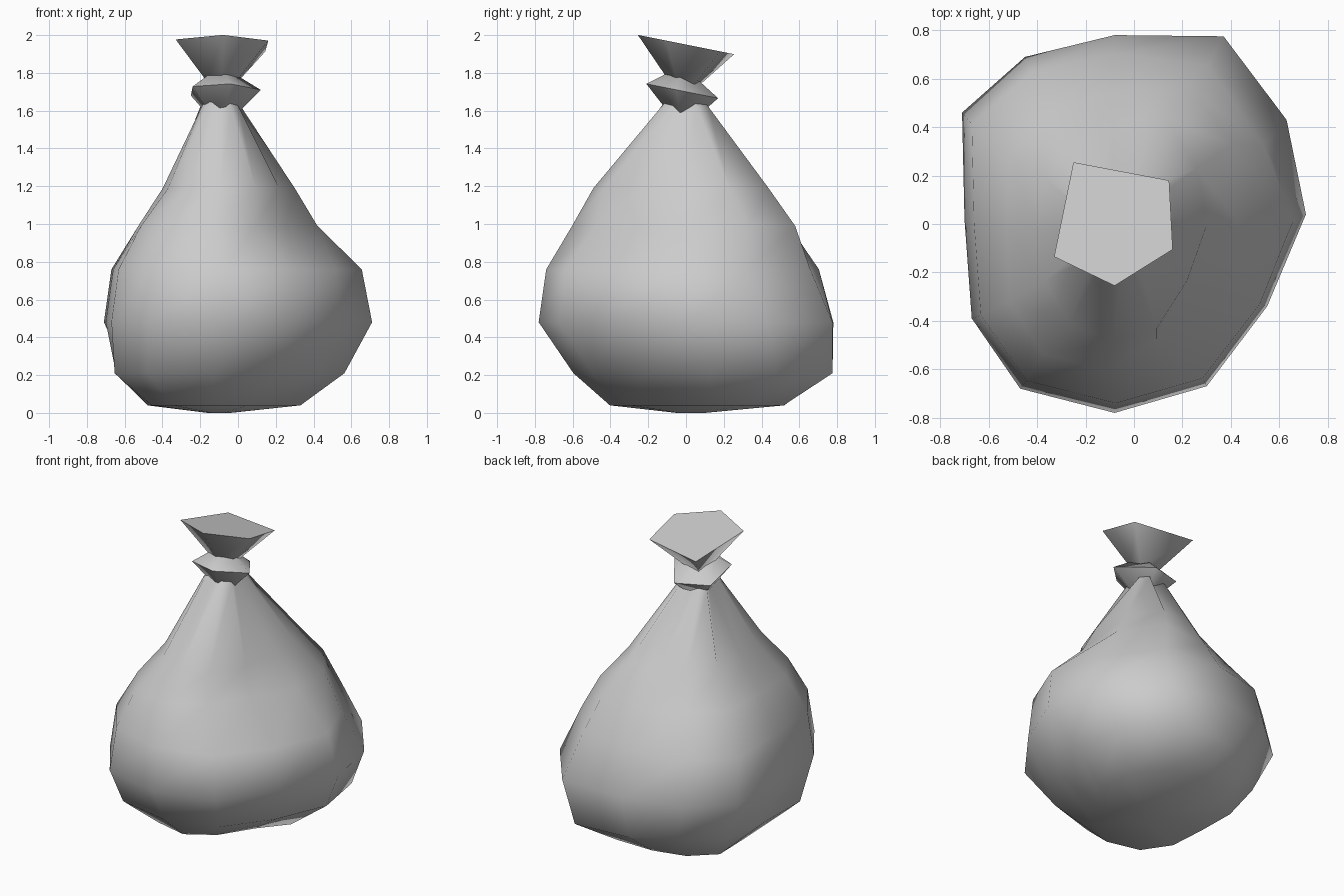
import bpy, bmesh, math
from mathutils import Vector

if "Cube" in bpy.data.objects:
    bpy.data.objects.remove(bpy.data.objects["Cube"], do_unlink=True)

grey = bpy.data.materials.new("sack_grey")
grey.use_nodes = True
GREY = (0.6, 0.6, 0.6, 1)
grey.diffuse_color = GREY
grey.node_tree.nodes["Principled BSDF"].inputs["Base Color"].default_value = GREY


def loft(name, rings, angle):
    """Skin a stack of rings from bottom to top, closing both ends."""
    bm = bmesh.new()
    loops = [[bm.verts.new(p) for p in ring] for ring in rings]
    for low, high in zip(loops, loops[1:]):
        n = len(low)
        for i in range(n):
            j = (i + 1) % n
            bm.faces.new((low[i], low[j], high[j], high[i]))
    bm.faces.new(loops[0][::-1])
    bm.faces.new(loops[-1])
    bmesh.ops.recalc_face_normals(bm, faces=bm.faces)
    mesh = bpy.data.meshes.new(name)
    bm.to_mesh(mesh)
    bm.free()
    mesh.materials.append(grey)
    obj = bpy.data.objects.new(name, mesh)
    bpy.context.collection.objects.link(obj)
    bpy.ops.object.select_all(action='DESELECT')
    obj.select_set(True)
    bpy.context.view_layer.objects.active = obj
    bpy.ops.object.shade_smooth_by_angle(angle=math.radians(angle))
    return obj


# Sack body: one lumpy outline fitted to the extents of each level
outline = [(0.71, 0.04), (0.63, 0.43), (0.37, 0.775), (-0.08, 0.78),
           (-0.45, 0.69), (-0.71, 0.46), (-0.70, 0.02), (-0.67, -0.39),
           (-0.47, -0.68), (-0.08, -0.78), (0.30, -0.67), (0.55, -0.34)]
FRONT_RIGHT, FRONT_LEFT = Vector((-1, -1)).normalized(), Vector((1, -1)).normalized()
BACK_RIGHT, BACK_LEFT = -FRONT_LEFT, -FRONT_RIGHT

# height, x min, x max, y min, y max, dents and bulges by direction
levels = [(0.0, -0.16, -0.04, -0.05, 0.10, []),
          (0.04, -0.48, 0.34, -0.41, 0.52, [(FRONT_LEFT, -0.10)]),
          (0.21, -0.67, 0.56, -0.59, 0.77,
           [(BACK_RIGHT, -0.13), (FRONT_RIGHT, 0.03), (BACK_LEFT, 0.02)]),
          (0.48, -0.71, 0.71, -0.78, 0.78, []),
          (0.76, -0.67, 0.67, -0.74, 0.71, [(BACK_LEFT, -0.09)]),
          (0.99, -0.54, 0.42, -0.61, 0.55,
           [(BACK_LEFT, 0.06), (FRONT_LEFT, -0.10), (BACK_RIGHT, -0.04)]),
          (1.19, -0.42, 0.30, -0.50, 0.44,
           [(BACK_RIGHT, -0.08), (FRONT_RIGHT, -0.05)])]


def fit(z, x0, x1, y0, y1, dents):
    ring = []
    for x, y in outline:
        p = Vector(((x0 + x1) / 2 + x / 0.71 * (x1 - x0) / 2,
                    (y0 + y1) / 2 + y / 0.78 * (y1 - y0) / 2))
        facing = Vector((x, y)).normalized()
        for way, amount in dents:
            p += way * amount * max(0, facing.dot(way)) ** 5
        ring.append((p.x, p.y, z))
    return ring


# Gathered neck: four ridges with a pleat between each pair
NECK = Vector((-0.09, -0.02))
gather = []
for i, p in enumerate(fit(1.62, -0.20, 0.03, -0.15, 0.12, [])):
    q = NECK + (Vector(p[:2]) - NECK) * (0.6 if i % 3 == 0 else 1)
    gather.append((q.x, q.y, p[2]))

body = [fit(*level) for level in levels]
body += [gather, fit(1.70, -0.14, -0.04, -0.07, 0.04, [])]
loft("sack_body", body, 75)


def tilted(shape, z, size):
    """Five-sided ring scaled about the neck and sloping down to the back."""
    ring = []
    for p in shape:
        q = NECK + (Vector(p) - NECK) * size
        ring.append((q.x, q.y, z - 0.2 * q.y))
    return ring


# Tied knot
tie = [(0.12, -0.05), (-0.03, 0.17), (-0.25, 0.10), (-0.24, -0.14), (-0.04, -0.21)]
loft("knot", [tilted(tie, 1.58, 0.42), tilted(tie, 1.70, 1), tilted(tie, 1.77, 0.48)], 75)

# Flared mouth
mouth = [(0.16, -0.105), (0.145, 0.18), (-0.25, 0.255),
         (-0.33, -0.135), (-0.08, -0.255)]
loft("sack_mouth", [tilted(mouth, 1.74, 0.30), tilted(mouth, 1.95, 1)], 75)
